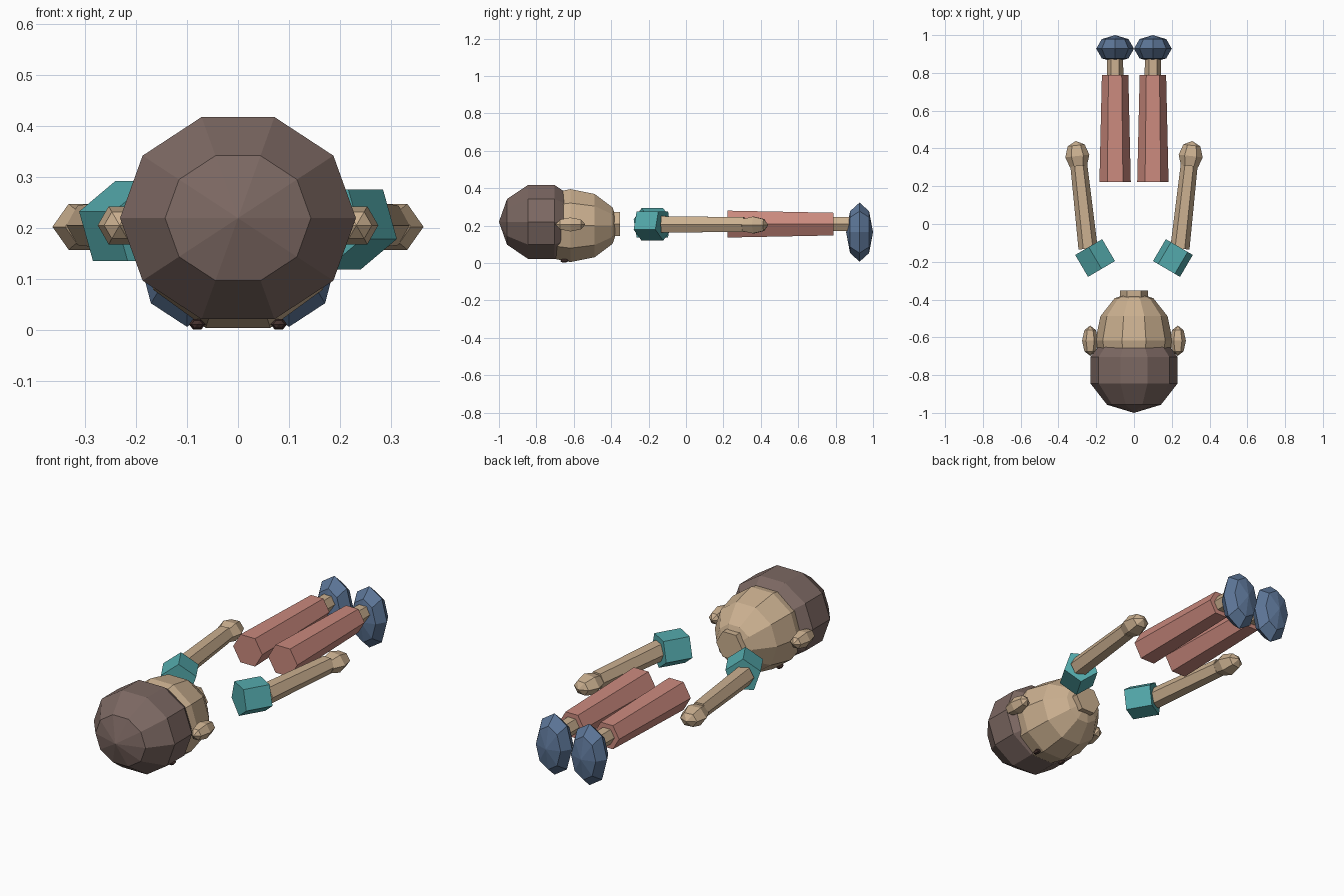
import bpy, bmesh
from math import sin, cos, pi, radians
from mathutils import Vector

cube = bpy.data.objects.get("Cube")
if cube:
    bpy.data.objects.remove(cube)


def material(name, rgb):
    # 8-bit display colour converted to linear
    lin = [((c / 255 + 0.055) / 1.055) ** 2.4 for c in rgb] + [1]
    m = bpy.data.materials.new(name)
    m.use_nodes = True
    m.diffuse_color = lin
    m.node_tree.nodes["Principled BSDF"].inputs["Base Color"].default_value = lin
    return m


SKIN = material("skin", (203, 176, 144))
HAIR = material("dark_brown_hair", (124, 104, 98))
TEAL = material("teal_cloth", (84, 170, 172))
TROUSERS = material("dusty_red_cloth", (203, 138, 126))
SHOE = material("slate_blue_shoe", (93, 118, 152))
EYE = material("eye_brown", (70, 50, 46))


def loft(name, mat, origin, axis, rings, sides, phase=0):
    """Flat-shaded skin over rings of (distance, x radius, z radius) along a level axis."""
    axis, up = Vector(axis).normalized(), Vector((0, 0, 1))
    across = axis.cross(up)
    bm = bmesh.new()
    loops = []
    for d, rx, rz in rings:
        centre = Vector(origin) + axis * d
        if rx < 1e-5:
            loops.append([bm.verts.new(centre)] * sides)
            continue
        angles = [phase + 2 * pi * k / sides for k in range(sides)]
        loops.append([bm.verts.new(centre + across * rx * cos(a) + up * rz * sin(a))
                      for a in angles])
    for lo, hi in zip(loops, loops[1:]):
        for k in range(sides):
            j = (k + 1) % sides
            bm.faces.new(list(dict.fromkeys((lo[k], lo[j], hi[j], hi[k]))))
    for loop in (loops[0], loops[-1]):
        if loop[0] is not loop[1]:
            bm.faces.new(loop)
    bmesh.ops.recalc_face_normals(bm, faces=bm.faces)
    mesh = bpy.data.meshes.new(name)
    bm.to_mesh(mesh)
    bm.free()
    mesh.materials.append(mat)
    obj = bpy.data.objects.new(name, mesh)
    bpy.context.collection.objects.link(obj)
    return obj


def ball(name, mat, centre, radii, sides, steps, axis=(0, 1, 0)):
    rx, ry, rz = radii
    lat = [pi * i / steps for i in range(steps + 1)]
    rings = [(-ry * cos(a), rx * sin(a), rz * sin(a)) for a in lat]
    return loft(name, mat, centre, axis, rings, sides)


def prism(name, mat, start, end, r0, r1, sides=6, phase=0):
    axis = Vector(end) - Vector(start)
    return loft(name, mat, start, axis, [(0, r0, r0), (axis.length, r1, r1)], sides, phase)


# Head, lying face down with the crown toward the front
ball("hair", HAIR, (0, -0.774, 0.22), (0.243, 0.226, 0.219), 10, 5)
ball("head", SKIN, (0, -0.618, 0.2), (0.205, 0.26, 0.205), 10, 6)
prism("neck", SKIN, (0, -0.45, 0.208), (0, -0.352, 0.208), 0.075, 0.075)

Z = 0.206
for label, s in (("left", 1), ("right", -1)):
    # Face details
    ball(label + "_ear", SKIN, (s * 0.232, -0.618, Z), (0.043, 0.08, 0.043), 6, 4)
    ball(label + "_eye", EYE, (s * 0.08, -0.65, 0.012), (0.016, 0.022, 0.012), 6, 4)

    # Arm
    prism(label + "_sleeve", TEAL, (s * 0.172, -0.238, Z), (s * 0.24, -0.122, Z),
          0.087, 0.087, 5, radians(-90 * s))
    prism(label + "_forearm", SKIN, (s * 0.243, -0.13, Z), (s * 0.292, 0.31, Z), 0.051, 0.045)
    ball(label + "_hand", SKIN, (s * 0.3, 0.36, 0.203), (0.064, 0.08, 0.052), 6, 4,
         (s * 0.11, 1, 0))

    # Leg
    prism(label + "_trouser_leg", TROUSERS, (s * 0.1, 0.222, 0.208), (s * 0.1, 0.788, 0.208),
          0.083, 0.07)
    prism(label + "_ankle", SKIN, (s * 0.1, 0.77, 0.208), (s * 0.1, 0.9, 0.208), 0.044, 0.042)
    ball(label + "_shoe", SHOE, (s * 0.1, 0.928, 0.165), (0.1, 0.072, 0.158), 8, 4)
